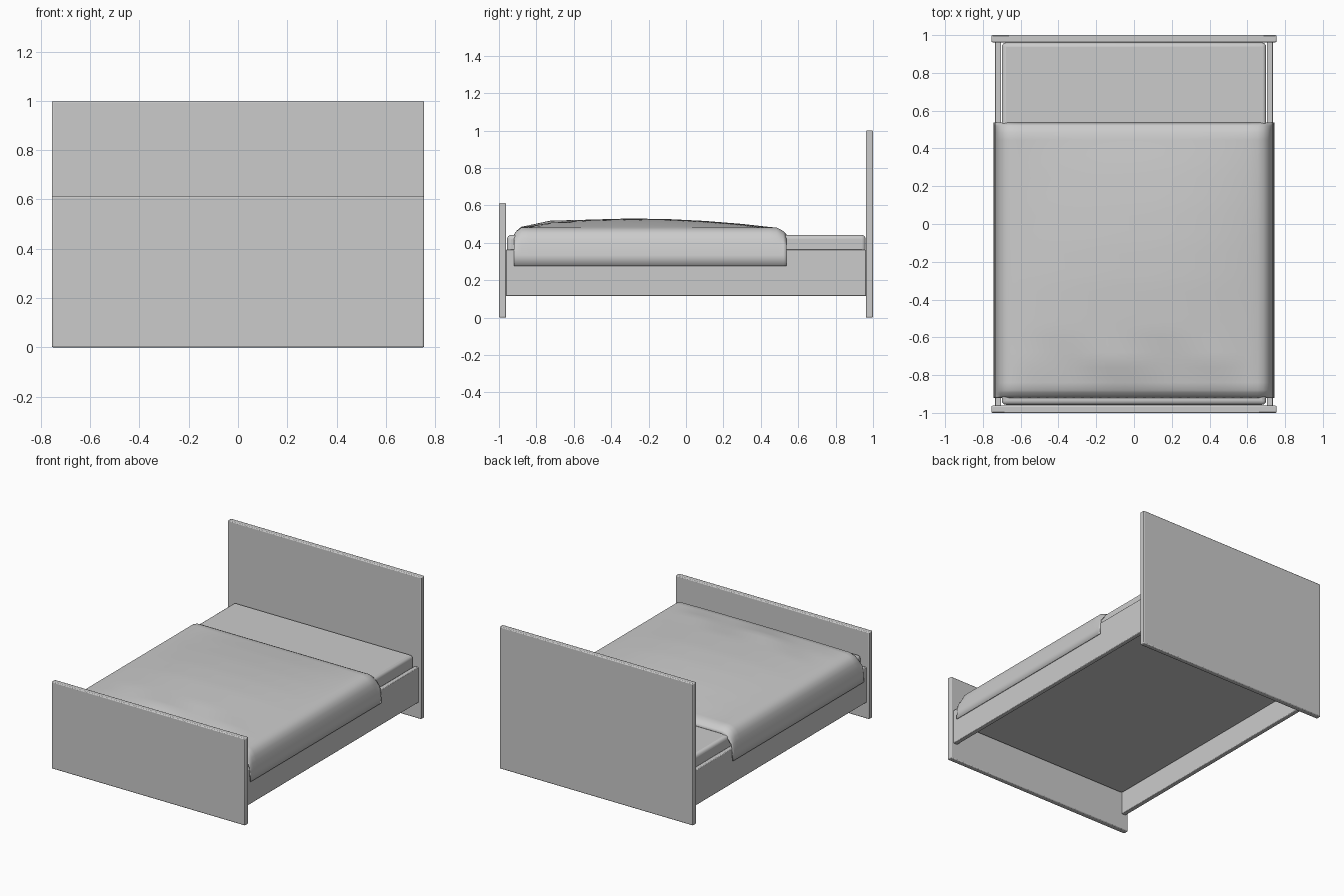
import bpy, bmesh, math

if "Cube" in bpy.data.objects:
    bpy.data.objects.remove(bpy.data.objects["Cube"])


def finish(obj, angle=35):
    bpy.ops.object.select_all(action='DESELECT')
    obj.select_set(True)
    bpy.context.view_layer.objects.active = obj
    bpy.ops.object.shade_smooth_by_angle(angle=math.radians(angle))


def box(name, lo, hi, bevel, segments=2):
    mid = [(a + b) / 2 for a, b in zip(lo, hi)]
    bpy.ops.mesh.primitive_cube_add(size=1, location=mid)
    obj = bpy.context.object
    obj.name = name
    obj.scale = [b - a for a, b in zip(lo, hi)]
    bpy.ops.object.transform_apply(location=False, rotation=False, scale=True)
    mod = obj.modifiers.new("Rounded edges", 'BEVEL')
    mod.width = bevel
    mod.segments = segments
    finish(obj)
    return obj


def lerp(table, t):
    for (t0, v0), (t1, v1) in zip(table, table[1:]):
        if t <= t1:
            return v0 + (v1 - v0) * max(0, t - t0) / (t1 - t0)
    return table[-1][1]


# End boards
box("headboard", (-0.755, 0.962, 0), (0.755, 1.0, 1.0), 0.006)
box("footboard", (-0.755, -1.0, 0), (0.755, -0.962, 0.613), 0.006)

# Side rails
for side, label in ((1, "right"), (-1, "left")):
    xs = sorted((side * 0.703, side * 0.735))
    box(label + "_rail", (xs[0], -0.963, 0.115), (xs[1], 0.963, 0.363), 0.004)

# Mattress
box("mattress", (-0.70, -0.957, 0.26), (0.70, 0.96, 0.442), 0.022, 4)

# Blanket: half cross-section from the crown edge down to the hem, mirrored over x
EDGE = [(0.655, 0.481), (0.685, 0.471), (0.708, 0.452), (0.722, 0.425),
        (0.732, 0.39), (0.740, 0.335), (0.744, 0.277)]
TOP = [0.655 * i / 14 for i in range(14)]
half = [(x, 0.481) for x in TOP] + EDGE
section = [(-x, z) for x, z in reversed(half[1:])] + half

# Crown height along the length, and drop at the two ends
CROWN = [(-0.92, 0.0), (-0.87, 0.006), (-0.72, 0.032), (-0.55, 0.042), (-0.3, 0.049),
         (-0.1, 0.046), (0.1, 0.036), (0.3, 0.02), (0.48, 0.0), (0.54, 0.0)]
DROP = [(-0.92, 0.036), (-0.905, 0.018), (-0.88, 0.0), (0.485, 0.0),
        (0.52, 0.018), (0.537, 0.034)]
ys = [-0.92, -0.912, -0.905, -0.893, -0.88]
ys += [-0.88 + 1.365 * i / 34 for i in range(1, 35)] + [0.503, 0.52, 0.537]

bm = bmesh.new()
rows = []
for y in ys:
    row = []
    for x, z in section:
        u = min(1, abs(x) / 0.655)
        z += lerp(CROWN, y) * (1 - u ** 2.5)
        # Soft folds near the foot end
        fold = max(0, 1 - abs(y + 0.72) / 0.16) * (1 - u ** 4)
        z += 0.007 * fold * math.sin(11 * x + 5 * y)
        if z > 0.4:
            z = max(0.4, z - lerp(DROP, y))
        row.append(bm.verts.new((x, y, z)))
    rows.append(row)
for a, b in zip(rows, rows[1:]):
    for i in range(len(section) - 1):
        bm.faces.new((a[i], a[i + 1], b[i + 1], b[i]))
bmesh.ops.recalc_face_normals(bm, faces=bm.faces)
if sum(f.normal.z for f in bm.faces) < 0:
    bmesh.ops.reverse_faces(bm, faces=bm.faces)
mesh = bpy.data.meshes.new("blanket")
bm.to_mesh(mesh)
bm.free()
blanket = bpy.data.objects.new("blanket", mesh)
bpy.context.collection.objects.link(blanket)
thick = blanket.modifiers.new("Cloth thickness", 'SOLIDIFY')
thick.thickness = 0.006
thick.offset = -1
finish(blanket, 50)
